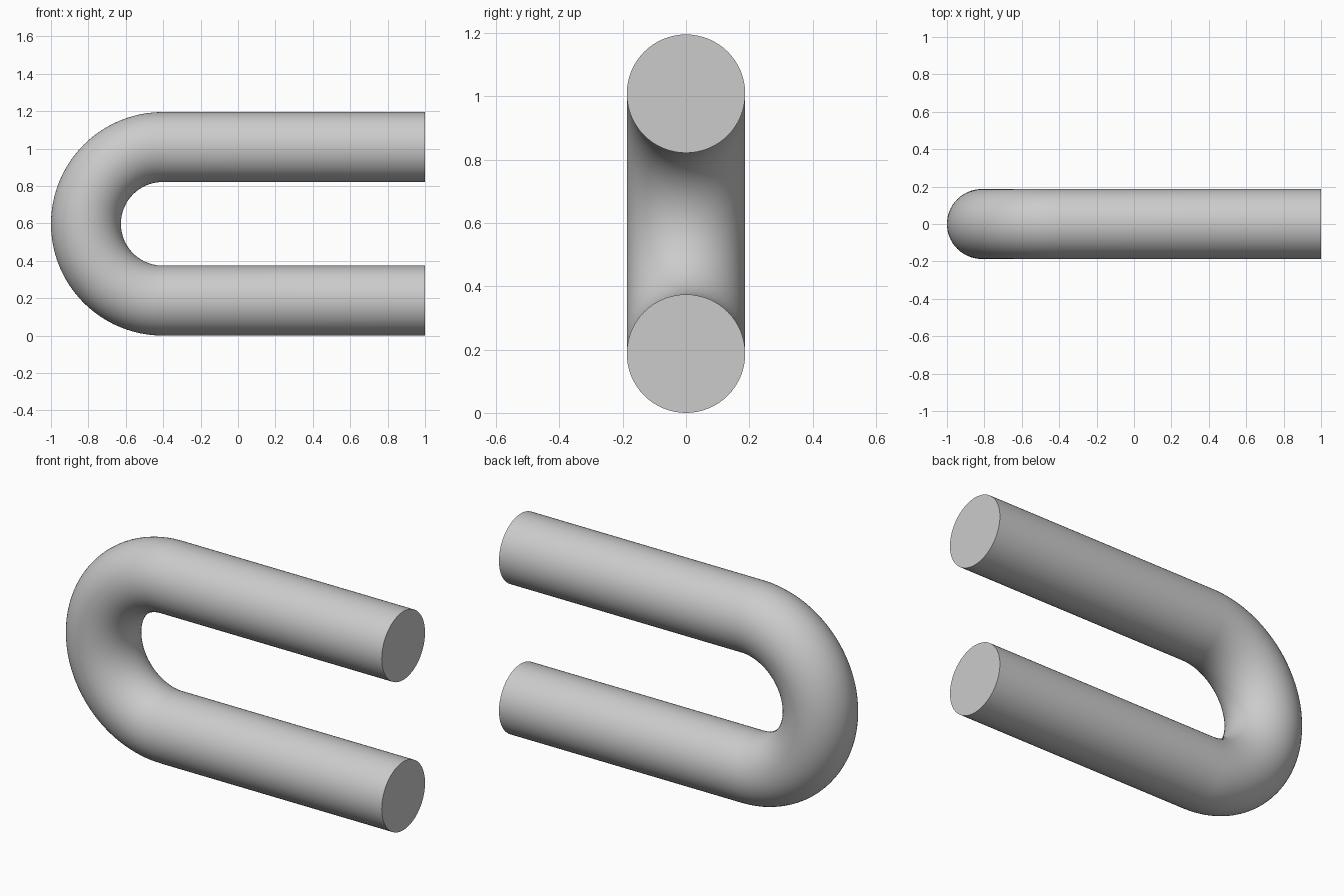
import bpy, bmesh, math
from mathutils import Vector

cube = bpy.data.objects.get("Cube")
if cube:
    bpy.data.objects.remove(cube, do_unlink=True)

SIDES = 64            # around the tube
BEND_STEPS = 48       # along the half-turn
TUBE_R = 0.187
BEND_R = 0.4105
BEND_X = -1 + BEND_R + TUBE_R
MID_Z = BEND_R + TUBE_R

# Plain grey
grey = bpy.data.materials.new("plain grey")
grey.use_nodes = True
colour = (0.6, 0.6, 0.6, 1)
grey.diffuse_color = colour
grey.node_tree.nodes["Principled BSDF"].inputs["Base Color"].default_value = colour

# Centre line: straight top leg, half-turn, straight bottom leg,
# stored with the outward direction at each station
up = Vector((0, 0, 1))
stations = [(Vector((1, 0, MID_Z + BEND_R)), up)]
for i in range(BEND_STEPS + 1):
    a = math.pi / 2 + math.pi * i / BEND_STEPS
    out = Vector((math.cos(a), 0, math.sin(a)))
    stations.append((Vector((BEND_X, 0, MID_Z)) + out * BEND_R, out))
stations.append((Vector((1, 0, MID_Z - BEND_R)), -up))

# Sweep a circle along the centre line
bm = bmesh.new()
side = Vector((0, 1, 0))
rings = []
for centre, out in stations:
    angles = [2 * math.pi * k / SIDES for k in range(SIDES)]
    rings.append([bm.verts.new(centre + TUBE_R * (out * math.cos(t) + side * math.sin(t)))
                  for t in angles])
for r0, r1 in zip(rings, rings[1:]):
    for k in range(SIDES):
        n = (k + 1) % SIDES
        bm.faces.new((r0[k], r0[n], r1[n], r1[k]))

# Flat end caps
bm.faces.new(rings[0])
bm.faces.new(rings[-1])
bmesh.ops.recalc_face_normals(bm, faces=bm.faces)

mesh = bpy.data.meshes.new("u_bend_pipe")
bm.to_mesh(mesh)
bm.free()
mesh.materials.append(grey)
pipe = bpy.data.objects.new("u_bend_pipe", mesh)
bpy.context.collection.objects.link(pipe)

# Smooth walls, sharp rims
bpy.ops.object.select_all(action='DESELECT')
pipe.select_set(True)
bpy.context.view_layer.objects.active = pipe
bpy.ops.object.shade_smooth_by_angle(angle=math.radians(35))
